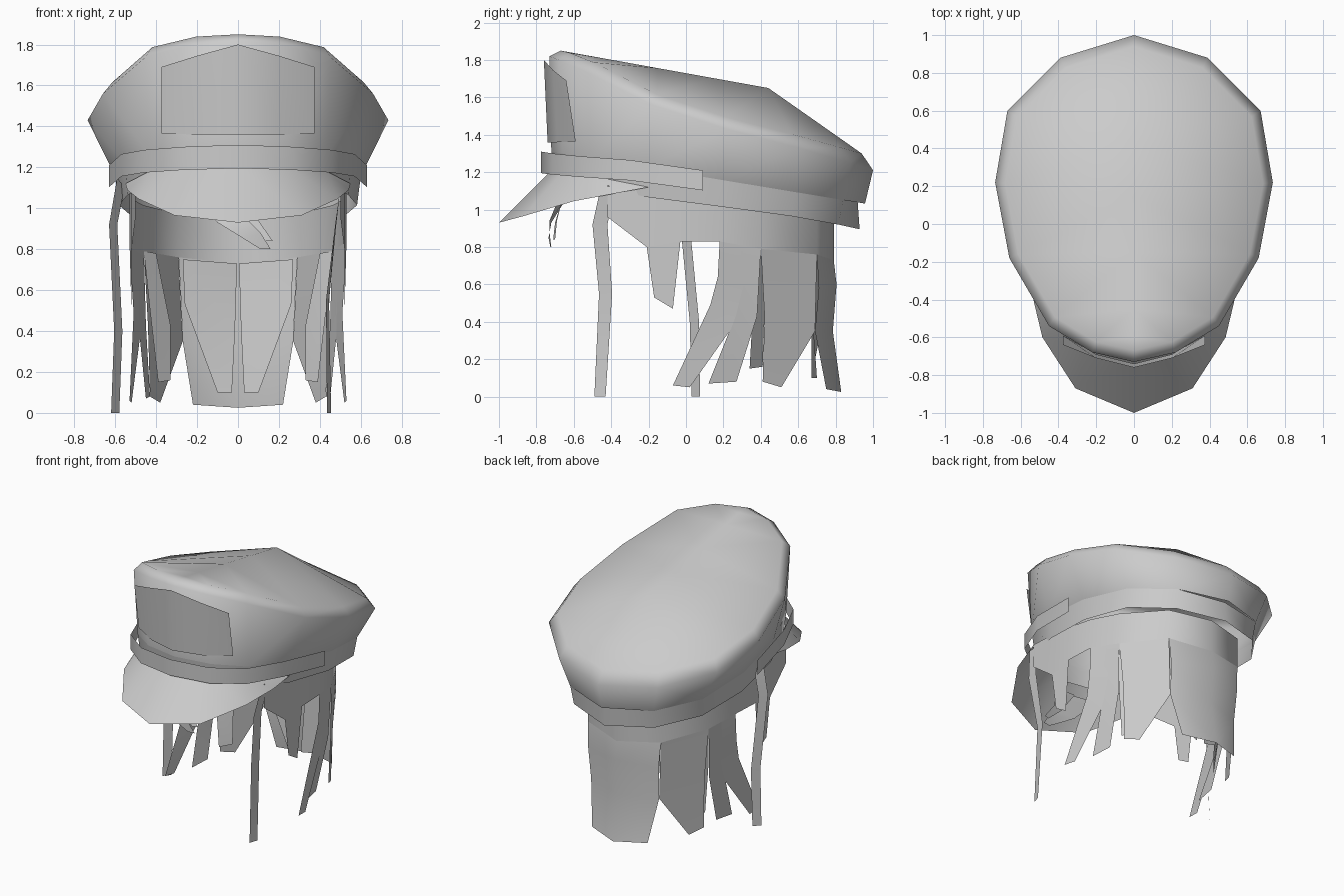
import bpy, bmesh
from mathutils import Vector


def sheet(name, rows, mirror=True):
    """Skin equal-length rows of points, facing outward; optional mirror in x."""
    bm = bmesh.new()
    grid = [[bm.verts.new(p) for p in row] for row in rows]
    for a, b in zip(grid, grid[1:]):
        for i in range(len(a) - 1):
            bm.faces.new((a[i], a[i + 1], b[i + 1], b[i]))
    bmesh.ops.remove_doubles(bm, verts=bm.verts, dist=0.0005)
    bmesh.ops.recalc_face_normals(bm, faces=bm.faces)
    mid = Vector((0, 0.1, 0.95))
    if sum(f.normal.dot(f.calc_center_median() - mid) * f.calc_area() for f in bm.faces) < 0:
        bmesh.ops.reverse_faces(bm, faces=bm.faces)
    me = bpy.data.meshes.new(name)
    bm.to_mesh(me)
    bm.free()
    ob = bpy.data.objects.new(name, me)
    bpy.context.collection.objects.link(ob)
    if mirror:
        ob.modifiers.new("Mirror", 'MIRROR')
    return ob


# Cap crown and head band: half rings lofted from the bottom edge up to the top ridge
rim_xy = [(0, -.73), (.22, -.68), (.45, -.54), (.66, -.18), (.735, .22), (.67, .6), (.39, .88), (0, 1)]
rim_z = [1.82, 1.80, 1.74, 1.56, 1.43, 1.33, 1.25, 1.21]
low_xy = [(0, -.72), (.25, -.66), (.44, -.51), (.555, -.2), (.6, .2), (.54, .58), (.33, .84), (0, .957)]
bottom_z = [1.16, 1.15, 1.12, 1.065, 1.015, .965, .92, .895]
ridge_y = [-.67, -.6, -.45, -.15, .15, .44, .72, .94]


def ridge_z(y):
    return 1.65 - .18 * (y - .44) if y < .44 else 1.65 - .7 * (y - .44)


bottom = [(x * .97, y * .97, z) for (x, y), z in zip(low_xy, bottom_z)]
low = [(x, y, 1.19 - .165 * y) for x, y in low_xy]
wall_top = low[:-1] + [(0, .918, 1.04)]
rim = [(x, y, z) for (x, y), z in zip(rim_xy, rim_z)]
inner = [(x * .93, .135 + (y - .135) * .93, z + .03 + .06 * i / 7) for i, (x, y, z) in enumerate(rim)]
ridge = [(0, y, ridge_z(y)) for y in ridge_y]
ridge[0], ridge[-1] = inner[0], inner[-1]
sheet("cap_crown", [low, rim, inner, ridge])
sheet("head_band", [bottom, wall_top])

# Visor
sheet("visor", [
    [(0, -.72, 1.21), (.25, -.66, 1.20), (.435, -.505, 1.18), (.55, -.2, 1.12)],
    [(0, -1, .93), (.31, -.87, .965), (.485, -.6, 1.045), (.54, -.37, 1.088)]])

# Strap above the visor
path = [(0, -.775, 1.31), (.27, -.715, 1.30), (.46, -.56, 1.285), (.57, -.3, 1.265), (.63, .09, 1.21)]
sheet("strap", [path, [(x, y, z - .115 + .002 * i) for i, (x, y, z) in enumerate(path)]])

# Plain front plate
sheet("front_plate", [
    [(0, -.76, 1.80), (.2, -.71, 1.745), (.375, -.64, 1.69)],
    [(0, -.74, 1.36), (.2, -.69, 1.36), (.375, -.59, 1.365)]])

# Hair wall under the cap
hair_xy = [(.5, -.42), (.52, -.21), (.53, -.03), (.52, .18), (.46, .4), (.29, .7), (0, .79)]
hair_z = [.96, .80, .83, .83, .79, .76, .73]
sheet("hair_wall", [[(x, y, 1.07 - .14 * y) for x, y in hair_xy],
                    [(x, y, z) for (x, y), z in zip(hair_xy, hair_z)]])

# Hair locks, mirrored: rows of left and right edge points from root to tip
locks = {
    "side_lock": [[(.52, -.21, .80), (.53, -.03, .83)], [(.52, -.17, .53), (.52, -.07, .47)]],
    "long_side_lock": [[(.52, .18, .83), (.46, .4, .79)], [(.52, .17, .64), (.47, .33, .6)],
                       [(.51, .13, .49), (.48, .24, .36)], [(.53, -.07, .06), (.52, .02, .05)]],
    "rear_side_lock": [[(.49, .3, .81), (.46, .4, .79)], [(.48, .24, .37), (.45, .38, .43)],
                       [(.45, .12, .07), (.43, .27, .08)]],
    "inner_lock": [[(.46, .4, .79), (.40, .48, .78)], [(.43, .36, .5), (.33, .42, .43)],
                   [(.39, .34, .15), (.33, .41, .16)]],
    "rear_corner_lock": [[(.46, .4, .79), (.29, .7, .76)], [(.44, .42, .43), (.27, .69, .35)],
                         [(.43, .41, .08), (.38, .51, .05)]],
    "back_lock": [[(.29, .7, .76), (0, .79, .73)], [(.28, .71, .58), (0, .805, .6)],
                  [(.27, .69, .35), (0, .785, .35)], [(.22, .75, .04), (0, .83, .025)]],
    "inner_back_lock": [[(.27, .68, .75), (.005, .76, .73)], [(.26, .67, .53), (.015, .73, .4)],
                        [(.1, .70, .1), (.03, .67, .1)]],
}
for name, rows in locks.items():
    sheet(name, rows)

# Single loose strands and the fringe
strands = {
    "right_strand": [[(.5, -.46, 1.1), (.5, -.385, 1.1)], [(.475, -.5, .92), (.48, -.42, .92)],
                     [(.43, -.465, .55), (.445, -.395, .55)], [(.435, -.49, 0), (.455, -.43, 0)]],
    "left_strand": [[(-.59, -.03, 1.15), (-.555, .02, 1.1)], [(-.63, -.03, .92), (-.59, .02, .92)],
                    [(-.605, .02, .4), (-.565, .07, .4)], [(-.62, .03, 0), (-.58, .075, 0)]],
    "fringe_outer": [[(-.22, -.64, 1.06), (-.02, -.68, 1.06)], [(-.1, -.72, .93), (.05, -.73, .94)],
                     [(.03, -.735, .85), (.11, -.73, .88)], [(.11, -.725, .80), (.16, -.72, .80)]],
    "fringe_inner": [[(-.05, -.66, 1.06), (.1, -.66, 1.06)], [(.03, -.70, .93), (.1, -.69, .94)],
                     [(.13, -.71, .84), (.17, -.70, .84)]],
}
for name, rows in strands.items():
    sheet(name, rows, mirror=False)

bpy.ops.object.select_all(action='SELECT')
bpy.context.view_layer.objects.active = bpy.data.objects["cap_crown"]
bpy.ops.object.shade_smooth_by_angle(angle=1.4)
